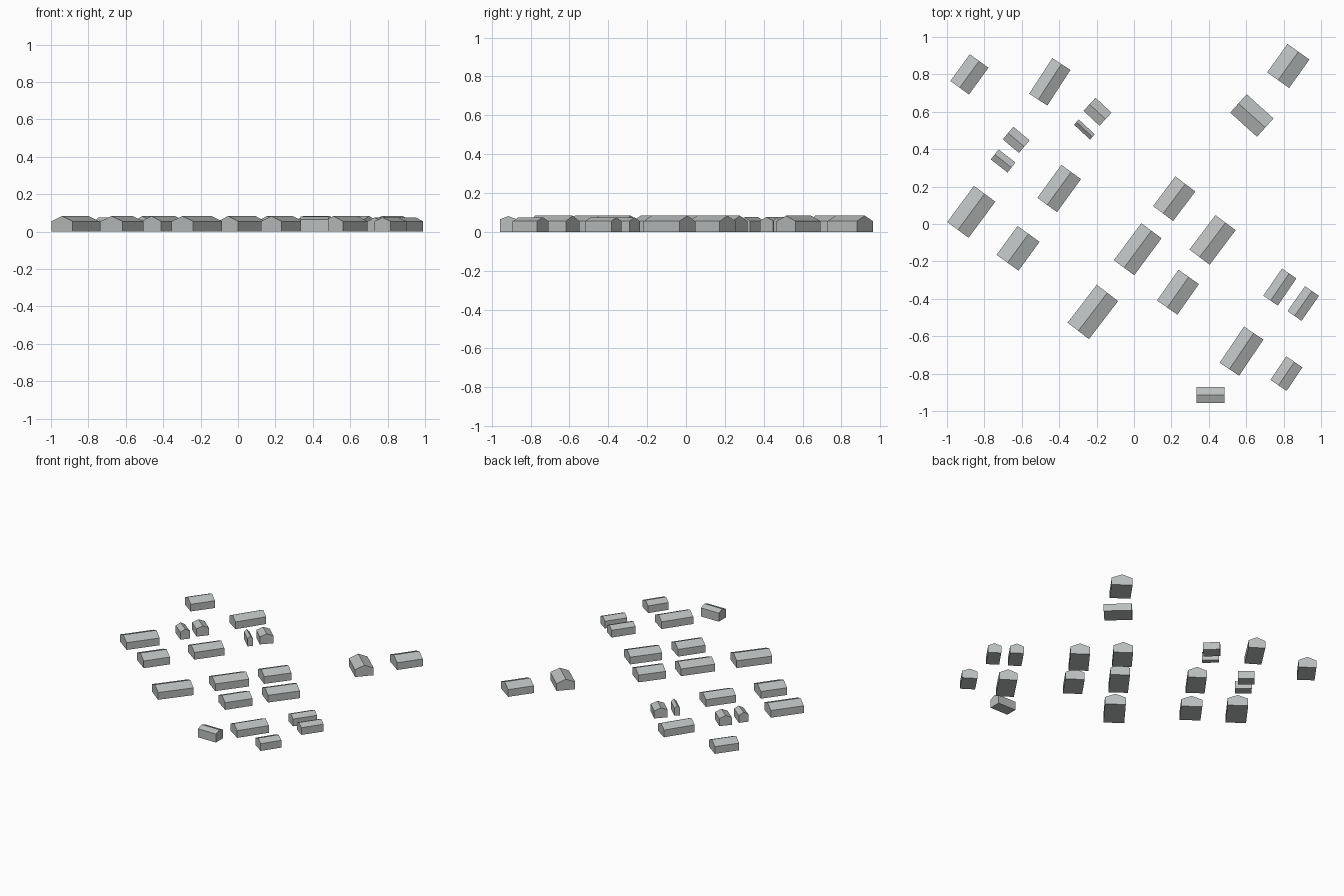
import bpy
import bmesh
from math import radians
from mathutils import Matrix

default_cube = bpy.data.objects.get("Cube")
if default_cube:
    bpy.data.objects.remove(default_cube, do_unlink=True)

# One plain grey for walls and roofs
grey = bpy.data.materials.new("plain grey")
grey.use_nodes = True
colour = (0.5, 0.52, 0.52, 1)
grey.diffuse_color = colour
grey.node_tree.nodes["Principled BSDF"].inputs["Base Color"].default_value = colour


def gabled_house(name, x, y, length, width, angle, eave, ridge):
    """Extrude a gable profile along its ridge, then turn and place it."""
    bm = bmesh.new()
    half = width / 2
    profile = [(-half, 0), (half, 0), (half, eave), (0, ridge), (-half, eave)]
    verts = [bm.verts.new((-length / 2, side, height)) for side, height in profile]
    gable = bm.faces.new(verts)
    result = bmesh.ops.extrude_face_region(bm, geom=[gable], use_keep_orig=True)
    moved = [v for v in result["geom"] if isinstance(v, bmesh.types.BMVert)]
    bmesh.ops.translate(bm, verts=moved, vec=(length, 0, 0))
    bmesh.ops.recalc_face_normals(bm, faces=bm.faces)
    bm.transform(Matrix.Translation((x, y, 0)) @ Matrix.Rotation(radians(angle), 4, "Z"))
    mesh = bpy.data.meshes.new(name)
    bm.to_mesh(mesh)
    bm.free()
    mesh.materials.append(grey)
    house = bpy.data.objects.new(name, mesh)
    bpy.context.collection.objects.link(house)
    return house


def build_group(name, plots, eave, ridge):
    for number, plot in enumerate(plots, start=1):
        gabled_house(f"{name}_{number}", *plot, eave, ridge)


# Plots: centre x, centre y, ridge length, width, ridge angle
long_houses = [
    (-.88, .8, .177, .123, 54),
    (-.45, .76, .227, .116, 57),
    (-.4, .19, .218, .13, 54),
    (-.87, .065, .24, .142, 53.5),
    (-.62, -.13, .191, .145, 54),
    (-.22, -.47, .256, .144, 52.5),
    (.02, -.135, .246, .135, 53.5),
    (.215, .135, .198, .134, 53),
    (.42, -.085, .231, .135, 53),
    (.235, -.365, .2, .133, 55),
    (.575, -.68, .233, .125, 56),
    (.825, .845, .187, .144, 54.5),
    (.63, .58, .193, .132, -42),
]
narrow_houses = [
    (.78, -.337, .176, .094, 55.5),
    (.905, -.425, .163, .091, 55),
    (.815, -.8, .152, .105, 56),
]
sheds = [
    (-.195, .6, .117, .095, -43),
    (-.265, .505, .117, .038, -43),
    (-.63, .45, .113, .088, -40),
    (-.7, .337, .114, .068, -38),
]

build_group("long_house", long_houses, .055, .083)
build_group("narrow_house", narrow_houses, .055, .075)
build_group("shed", sheds, .057, .076)

# The one house set square to the front
gabled_house("front_house", .41, -.915, .15, .086, 0, .065, .081)
